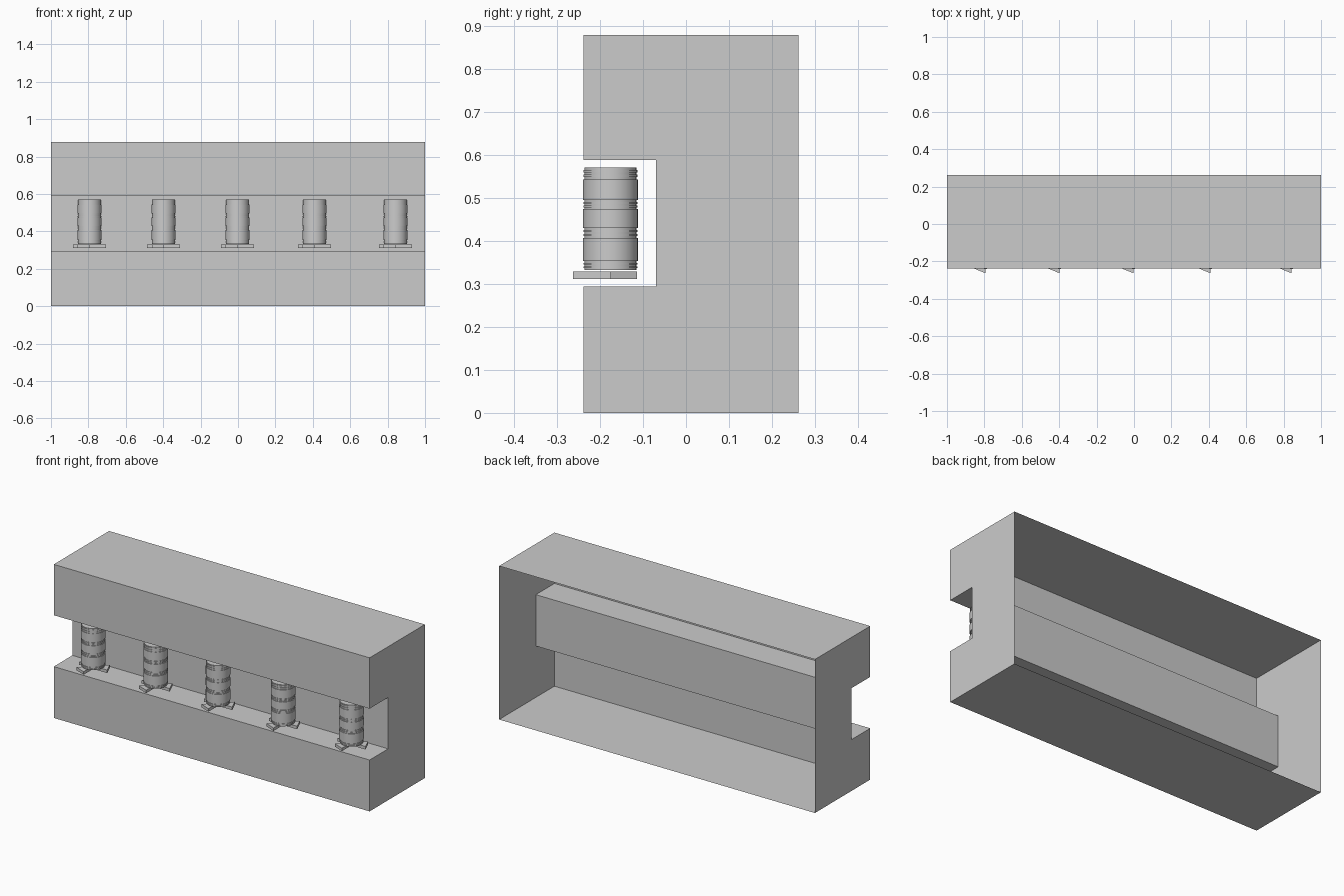
import bpy, bmesh, math

if "Cube" in bpy.data.objects:
    bpy.data.objects.remove(bpy.data.objects["Cube"])


def make_object(name, bm, smooth=False):
    bmesh.ops.recalc_face_normals(bm, faces=bm.faces)
    mesh = bpy.data.meshes.new(name)
    bm.to_mesh(mesh)
    bm.free()
    ob = bpy.data.objects.new(name, mesh)
    bpy.context.collection.objects.link(ob)
    if smooth:
        bpy.ops.object.select_all(action='DESELECT')
        ob.select_set(True)
        bpy.context.view_layer.objects.active = ob
        bpy.ops.object.shade_smooth_by_angle(angle=math.radians(30))
    return ob


def lathe(bm, profile, cx, cy, n=32):
    # closed stack of rings, one per (radius, height) pair
    rings = [[bm.verts.new((cx + r * math.cos(2 * math.pi * i / n),
                            cy + r * math.sin(2 * math.pi * i / n), z))
              for i in range(n)] for r, z in profile]
    for a, b in zip(rings, rings[1:]):
        for i in range(n):
            j = (i + 1) % n
            bm.faces.new((a[i], a[j], b[j], b[i]))
    bm.faces.new(rings[0][::-1])
    bm.faces.new(rings[-1])


# Counter shell: extruded profile with a front slot, open at the back
profile = [(.262, 0), (-.238, 0), (-.238, .294), (-.07, .294),
           (-.07, .588), (-.238, .588), (-.238, .879), (.262, .879)]
bm = bmesh.new()
left = [bm.verts.new((-1, y, z)) for y, z in profile]
right = [bm.verts.new((1, y, z)) for y, z in profile]
for i in range(len(profile) - 1):
    bm.faces.new((left[i], left[i + 1], right[i + 1], right[i]))
bm.faces.new(left)
bm.faces.new(right[::-1])
make_object("block_shell", bm)

# Canister outline: plain bands separated by finely ribbed grooves
R, R_IN = .064, .0605
outline = []
for z0, z1, ribbed in [(.333, .353, True), (.353, .407, False),
                       (.407, .430, True), (.430, .474, False),
                       (.474, .495, True), (.495, .543, False),
                       (.543, .571, True)]:
    if ribbed:
        step = (z1 - z0) / 5
        for k in range(5):
            r = R_IN if k % 2 == 0 else R - .001
            outline += [(r, z0 + k * step), (r, z0 + (k + 1) * step)]
    else:
        outline += [(R, z0), (R, z1)]

CY = -.176
for n, cx in enumerate((-.794, -.398, -.003, .409, .842), 1):
    bm = bmesh.new()
    lathe(bm, outline, cx, CY)
    make_object(f"canister_{n}", bm, smooth=True)

    # Foot: three flat wedges around the canister axis
    bm = bmesh.new()
    for start in (0, 135, 225):
        tri = [(cx, CY)] + [(cx + .089 * math.cos(math.radians(a)),
                             CY + .087 * math.sin(math.radians(a)))
                            for a in (start, start + 45)]
        low = [bm.verts.new((x, y, .312)) for x, y in tri]
        top = [bm.verts.new((x, y, .329)) for x, y in tri]
        bm.faces.new(low[::-1])
        bm.faces.new(top)
        for i in range(3):
            j = (i + 1) % 3
            bm.faces.new((low[i], low[j], top[j], top[i]))
    make_object(f"canister_foot_{n}", bm)
